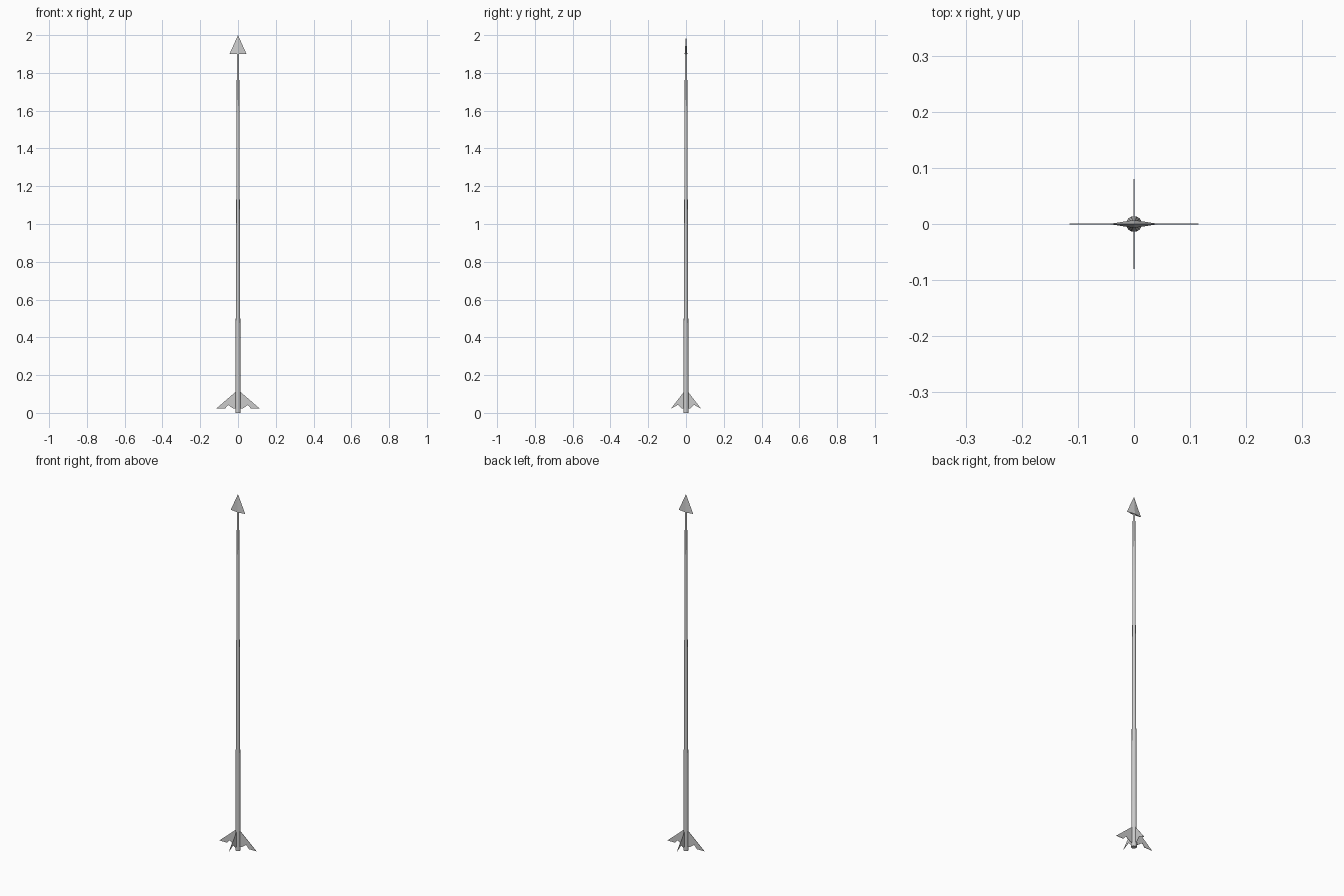
import bpy, bmesh, math
from mathutils import Vector

if "Cube" in bpy.data.objects:
    bpy.data.objects.remove(bpy.data.objects["Cube"])


def mesh_object(name, verts, faces):
    me = bpy.data.meshes.new(name)
    me.from_pydata(verts, [], faces)
    bm = bmesh.new()
    bm.from_mesh(me)
    bmesh.ops.recalc_face_normals(bm, faces=bm.faces)
    bm.to_mesh(me)
    bm.free()
    ob = bpy.data.objects.new(name, me)
    bpy.context.collection.objects.link(ob)
    return ob


# Tapered shaft
bpy.ops.mesh.primitive_cone_add(vertices=16, radius1=0.014, radius2=0.006,
                                depth=1.91, location=(0, 0, 0.955))
shaft = bpy.context.object
shaft.name = "shaft"
bpy.ops.object.shade_smooth_by_angle(angle=math.radians(40))

# Flat diamond-section head
w, t, base = 0.045, 0.007, 1.90
mesh_object("arrow_head",
            [(w, 0, base), (0, t, base), (-w, 0, base), (0, -t, base), (0, 0, 2.0)],
            [(0, 1, 2, 3), (0, 1, 4), (1, 2, 4), (2, 3, 4), (3, 0, 4)])


# Thin swept tail fin: outline in radius and height, turned to a direction
def fin(name, outline, angle, thick=0.002):
    out = Vector((math.cos(angle), math.sin(angle), 0))
    side = Vector((-out.y, out.x, 0)) * thick / 2
    pts = [out * r + Vector((0, 0, z)) for r, z in outline]
    n = len(pts)
    faces = [tuple(range(n)), tuple(range(2 * n - 1, n - 1, -1))]
    faces += [(i, (i + 1) % n, n + (i + 1) % n, n + i) for i in range(n)]
    return mesh_object(name, [p + side for p in pts] + [p - side for p in pts], faces)


wide = [(0.005, 0.115), (0.014, 0.11), (0.115, 0.023), (0.068, 0.023),
        (0.052, 0.042), (0.024, 0.022), (0.005, 0.022)]
narrow = [(0.005, 0.115), (0.012, 0.11), (0.08, 0.022),
          (0.042, 0.043), (0.022, 0.022), (0.005, 0.022)]

for i, (label, outline) in enumerate([("right", wide), ("back", narrow),
                                      ("left", wide), ("front", narrow)]):
    fin("tail_fin_" + label, outline, i * math.pi / 2)
